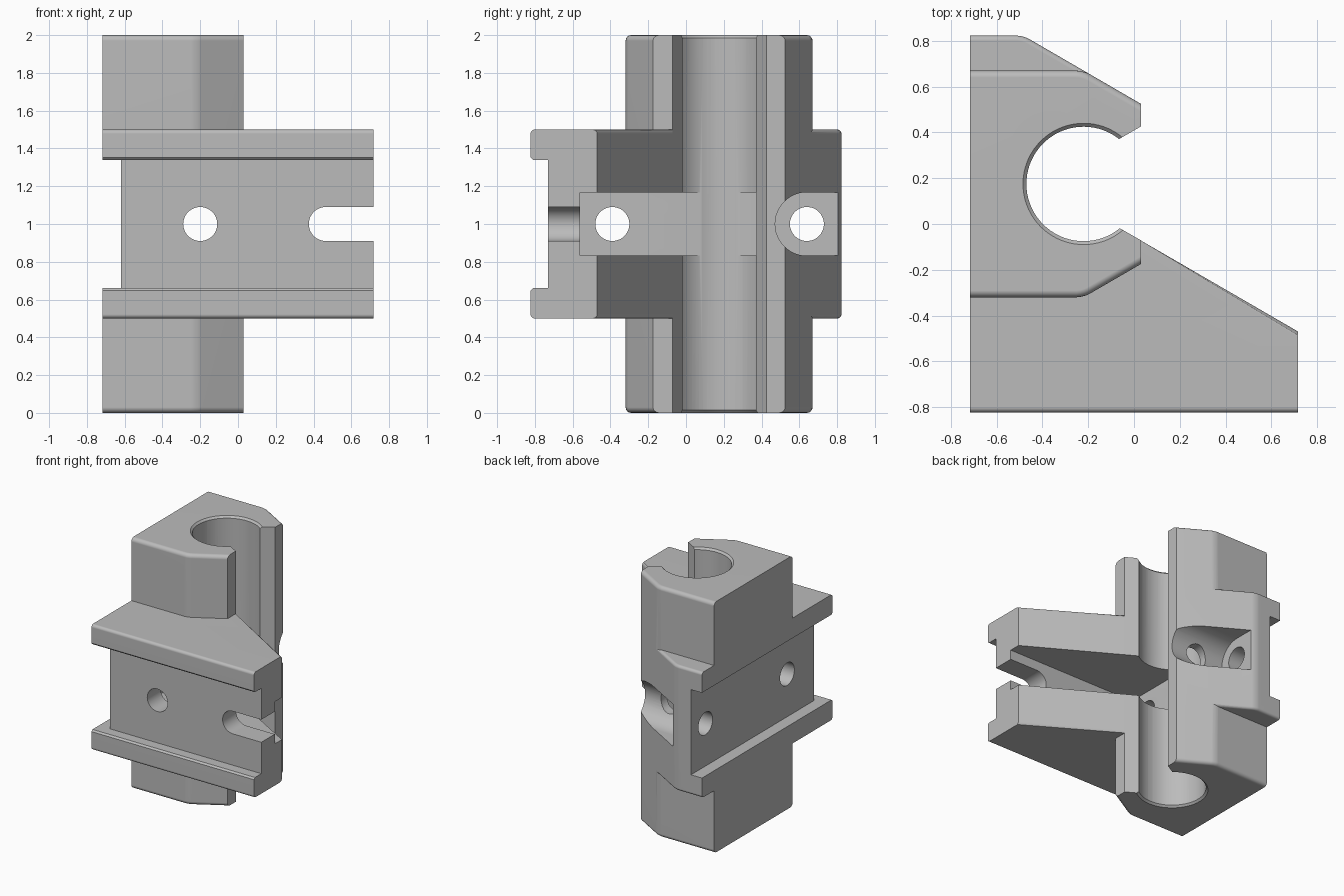
import bpy, bmesh, math
from mathutils import Vector

if "Cube" in bpy.data.objects:
    bpy.data.objects.remove(bpy.data.objects["Cube"], do_unlink=True)

grey = bpy.data.materials.new("light_grey")
grey.use_nodes = True
grey.diffuse_color = (0.5, 0.5, 0.5, 1)
grey.node_tree.nodes["Principled BSDF"].inputs["Base Color"].default_value = (0.5, 0.5, 0.5, 1)

AXES = {"X": lambda u, v, w: (w, u, v),
        "Y": lambda u, v, w: (u, w, v),
        "Z": lambda u, v, w: (u, v, w)}


def arc(cu, cv, r, start=0, end=360, n=48):
    """Points on an arc; a full circle leaves out the repeated end point."""
    count = n if end - start == 360 else n + 1
    angles = [math.radians(start + (end - start) * i / n) for i in range(count)]
    return [(cu + r * math.cos(a), cv + r * math.sin(a)) for a in angles]


def make_object(name, bm):
    bmesh.ops.recalc_face_normals(bm, faces=bm.faces)
    mesh = bpy.data.meshes.new(name)
    bm.to_mesh(mesh)
    bm.free()
    mesh.materials.append(grey)
    obj = bpy.data.objects.new(name, mesh)
    bpy.context.collection.objects.link(obj)
    return obj


def prism(name, axis, profile, low, high, round_corners=(), fillet=0):
    """Extrude a profile along an axis, then round chosen corners and rims."""
    bm = bmesh.new()
    rings = [[bm.verts.new(AXES[axis](u, v, w)) for u, v in profile] for w in (low, high)]
    bm.faces.new(rings[0])
    bm.faces.new(rings[1])
    n = len(profile)
    for i in range(n):
        j = (i + 1) % n
        bm.faces.new((rings[0][i], rings[0][j], rings[1][j], rings[1][i]))
    bmesh.ops.recalc_face_normals(bm, faces=bm.faces)
    if round_corners:
        edges = [e for e in bm.edges for i in round_corners
                 if set(e.verts) == {rings[0][i], rings[1][i]}]
        bmesh.ops.bevel(bm, geom=edges, offset=0.03, segments=3, profile=0.5, affect='EDGES')
    if fillet:
        bm.normal_update()
        rims = []
        for e in bm.edges:
            normals = [f.normal for f in e.link_faces]
            caps = [m for m in normals if abs(m.z) > 0.9]
            sides = [m for m in normals if abs(m.z) < 0.1 and abs(m.x) < 0.95]
            if caps and sides:
                rims.append(e)
        bmesh.ops.bevel(bm, geom=rims, offset=fillet, segments=4, profile=0.5, affect='EDGES')
    return make_object(name, bm)


def combine(target, tool, operation):
    mod = target.modifiers.new(operation.title(), 'BOOLEAN')
    mod.operation = operation
    mod.solver = 'EXACT'
    mod.object = tool
    bpy.context.view_layer.objects.active = target
    bpy.ops.object.modifier_apply(modifier=mod.name)
    bpy.data.objects.remove(tool, do_unlink=True)


W, D = 0.717, 0.823            # half width and half depth
BX, BY, BR = -0.22, 0.175, 0.25  # bore centre and radius
HOLE, HALF = 0.09, 0.168       # screw hole radius, pocket half height
FLOOR = -0.45                  # back plane of the pockets

# Tall bearing housing
body = prism("bearing_block", "Z",
             [(-W, -0.32), (BX, -0.32), (0.03, -0.175), (0.03, 0.525), (BX, 0.67), (-W, 0.67)],
             0, 2, round_corners=(1, 4), fillet=0.03)

# Wide mounting flange with a sloping arm
flange = prism("mounting_flange", "Z",
               [(-W, -D), (W, -D), (W, -0.47), (0.03, -0.072), (0.03, 0.525),
                (0.03 - (D - 0.525) / 0.58, D), (-W, D)],
               0.5, 1.5, round_corners=(5,), fillet=0.022)
combine(body, flange, 'UNION')

cutters = [
    # Bore and its flared opening
    prism("bore_cutter", "Z", arc(BX, BY, BR, n=72), -0.1, 2.1),
    prism("throat_cutter", "Z",
          [(-0.2, 0.06), (0.05, -0.0825), (0.05, 0.4375), (-0.2, 0.293)], -0.1, 2.1),
    # Grooves on the front and on the right side
    prism("front_groove_cutter", "X",
          [(-0.73, 0.66), (-0.73, 1.34), (-0.81, 1.34), (-0.84, 1.37), (-0.84, 0.63), (-0.81, 0.66)],
          -1, 1),
    prism("side_groove_cutter", "Y", [(-0.62, 0.66), (-0.62, 1.34), (-0.8, 1.34), (-0.8, 0.66)],
          -1, 1),
    # Large pocket behind the sloping arm
    prism("arm_pocket_cutter", "Z", [(FLOOR, -0.56), (0.8, -0.56), (0.8, 0.0), (0.05, 0.372),
                                     (FLOOR, 0.372)], 1 - HALF, 1 + HALF),
    # Round-ended pocket at the back
    prism("rear_pocket_cutter", "X",
          arc(0.64, 1, HALF, 90, 270, 24) + [(0.95, 1 - HALF), (0.95, 1 + HALF)], FLOOR, 0.2),
    # Screw holes and the open slot
    prism("front_hole_cutter", "Y", arc(-0.2, 1, HOLE), -1, 1),
    prism("side_hole_cutter", "X", arc(-0.39, 1, HOLE), -1, -0.3),
    prism("rear_hole_cutter", "X", arc(0.64, 1, HOLE), -1, -0.3),
    prism("slot_cutter", "Y",
          arc(0.465, 1, HOLE, 90, 270, 24) + [(0.8, 1 - HOLE), (0.8, 1 + HOLE)], -1, -0.5),
]

# Chamfers at both ends of the bore
for z, sign in ((0, -1), (2, 1)):
    bm = bmesh.new()
    bmesh.ops.create_cone(bm, cap_ends=True, segments=72, depth=0.06,
                          radius1=BR + 0.015 - 0.03 * sign, radius2=BR + 0.015 + 0.03 * sign)
    bmesh.ops.translate(bm, verts=bm.verts, vec=Vector((BX, BY, z)))
    cutters.append(make_object("bore_chamfer_cutter", bm))

for cutter in cutters:
    combine(body, cutter, 'DIFFERENCE')

# Smooth rounded surfaces, keep machined edges sharp
bpy.ops.object.select_all(action='DESELECT')
body.select_set(True)
bpy.context.view_layer.objects.active = body
bpy.ops.object.shade_smooth_by_angle(angle=math.radians(26))
weighted = body.modifiers.new("Weighted normals", 'WEIGHTED_NORMAL')
weighted.keep_sharp = True
